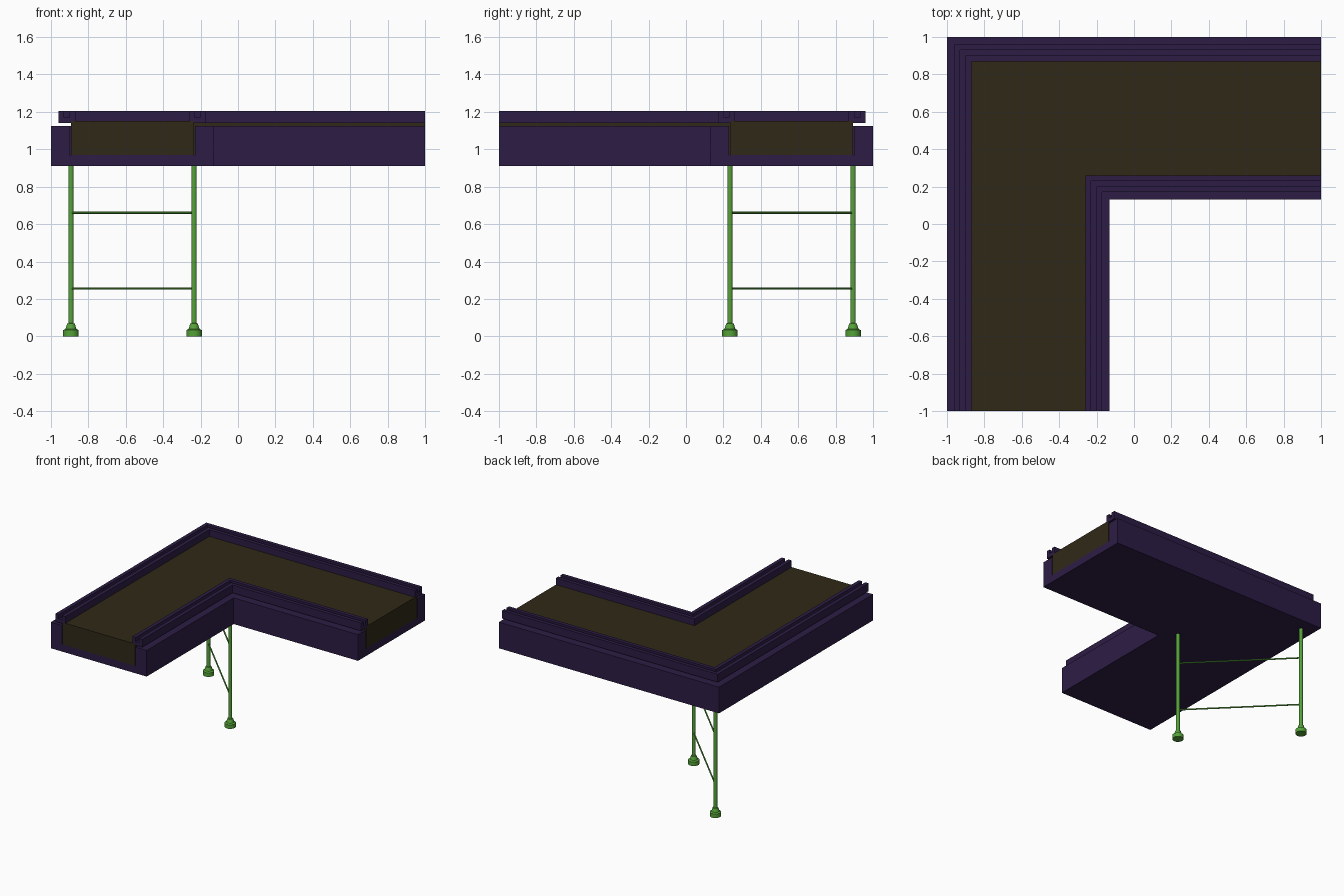
import bpy, bmesh, math
from mathutils import Vector

if "Cube" in bpy.data.objects:
    bpy.data.objects.remove(bpy.data.objects["Cube"])


def material(name, rgb):
    m = bpy.data.materials.new(name)
    m.diffuse_color = (*rgb, 1)
    m.use_nodes = True
    m.node_tree.nodes["Principled BSDF"].inputs["Base Color"].default_value = m.diffuse_color
    return m


purple = material("dark_purple", (0.026, 0.012, 0.06))
olive = material("dark_olive", (0.03, 0.022, 0.009))
green = material("green", (0.09, 0.36, 0.04))


def finish(bm, name, mat, smooth=False):
    bmesh.ops.recalc_face_normals(bm, faces=bm.faces)
    me = bpy.data.meshes.new(name)
    bm.to_mesh(me)
    bm.free()
    me.materials.append(mat)
    ob = bpy.data.objects.new(name, me)
    bpy.context.collection.objects.link(ob)
    if smooth:
        bpy.context.view_layer.objects.active = ob
        ob.select_set(True)
        bpy.ops.object.shade_smooth_by_angle(angle=math.radians(35))
        ob.select_set(False)
    return ob


def sweep_corner(name, profile, mat):
    """Mitred sweep round the corner; profile is (distance from outer edge, z)."""
    bm = bmesh.new()
    rings = []
    for path in (lambda u: (u - 1, -1), lambda u: (u - 1, 1 - u), lambda u: (1, 1 - u)):
        rings.append([bm.verts.new((*path(u), z)) for u, z in profile])
    n = len(profile)
    for a, b in zip(rings, rings[1:]):
        for i in range(n):
            j = (i + 1) % n
            bm.faces.new((a[i], a[j], b[j], b[i]))
    bm.faces.new(rings[0])
    bm.faces.new(rings[-1])
    return finish(bm, name, mat)


def lathe(name, profile, x, y, mat, sides):
    bm = bmesh.new()
    rings = [[bm.verts.new((x + r * math.cos(2 * math.pi * (k + .5) / sides),
                            y + r * math.sin(2 * math.pi * (k + .5) / sides), z))
              for k in range(sides)] for r, z in profile]
    for a, b in zip(rings, rings[1:]):
        for k in range(sides):
            j = (k + 1) % sides
            bm.faces.new((a[k], a[j], b[j], b[k]))
    bm.faces.new(rings[0])
    bm.faces.new(rings[-1])
    return finish(bm, name, mat, True)


def rod(name, p, q, radius, mat):
    p, q = Vector(p), Vector(q)
    bm = bmesh.new()
    bmesh.ops.create_cone(bm, cap_ends=True, segments=8, radius1=radius,
                          radius2=radius, depth=(q - p).length)
    bm.transform((q - p).to_track_quat('Z', 'Y').to_matrix().to_4x4())
    bmesh.ops.translate(bm, verts=bm.verts, vec=(p + q) / 2)
    return finish(bm, name, mat, True)


W = 0.87  # conveyor width

# U-shaped trough
sweep_corner("trough", [(0, .91), (W, .91), (W, 1.125), (W - .1, 1.125),
                        (W - .1, .97), (.1, .97), (.1, 1.125), (0, 1.125)], purple)

# Belt slab
sweep_corner("belt", [(.107, .97), (W - .107, .97), (W - .107, 1.15), (.107, 1.15)], olive)

# Grooved guide rails, mirrored across the belt
rail = [(.04, 1.14), (.13, 1.14), (.13, 1.205), (.1, 1.205),
        (.1, 1.17), (.07, 1.17), (.07, 1.205), (.04, 1.205)]
sweep_corner("outer_rail", rail, purple)
sweep_corner("inner_rail", [(W - u, z) for u, z in rail], purple)

# Diagonal pair of legs with stepped feet
legs = {"outer": (-.893, .893), "inner": (-.235, .235)}
for name, (x, y) in legs.items():
    lathe(name + "_leg", [(.0145, .06), (.0145, .93)], x, y, green, 12)
    lathe(name + "_foot", [(.043, 0), (.043, .033), (.03, .04), (.021, .068), (.0145, .07)],
          x, y, green, 12)

# Cross rods between the legs
for name, z in (("lower", .255), ("upper", .66)):
    rod(name + "_cross_rod", (*legs["outer"], z), (*legs["inner"], z), .006, green)
